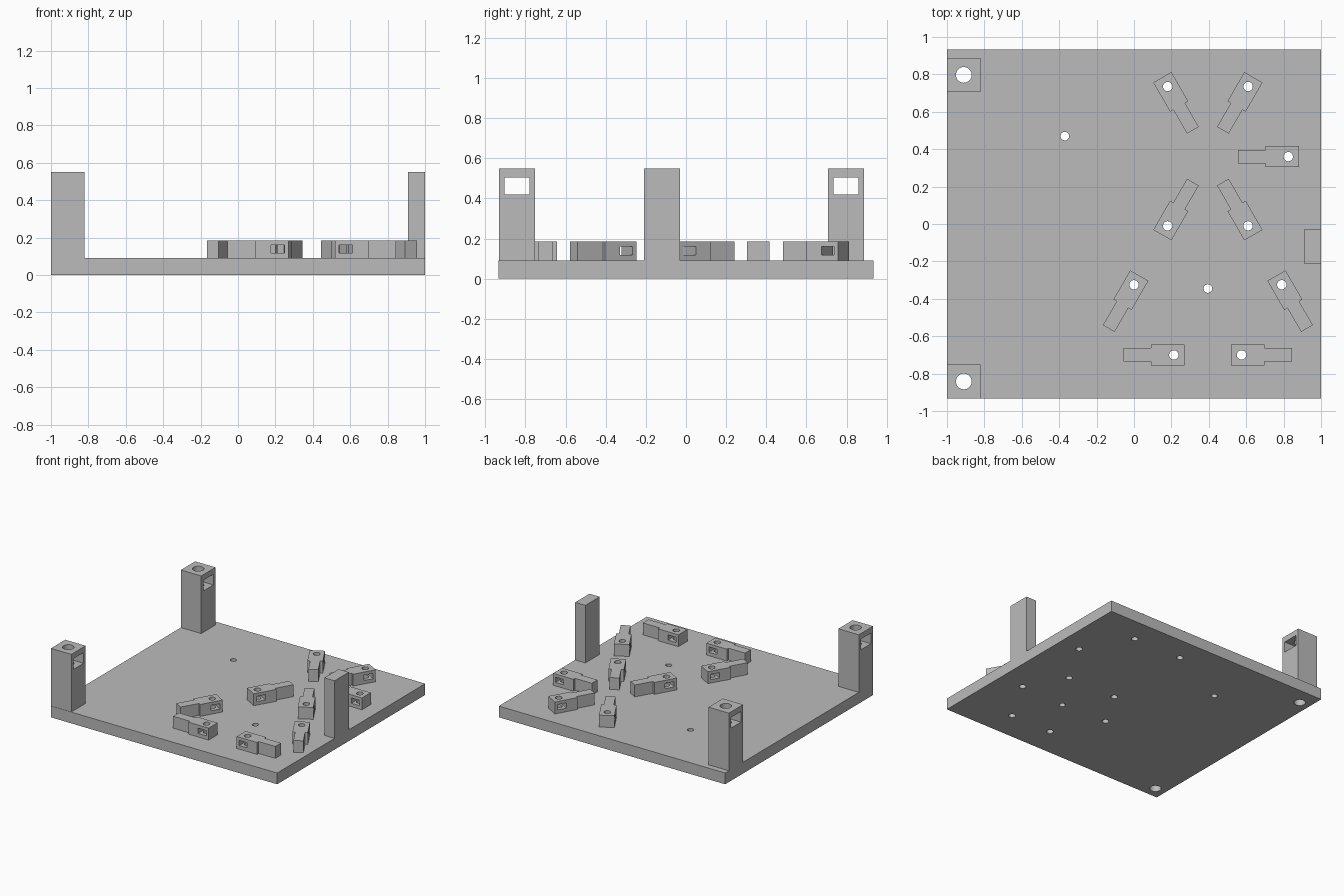
import bpy
import bmesh
from math import radians
from mathutils import Matrix, Vector

if "Cube" in bpy.data.objects:
    bpy.data.objects.remove(bpy.data.objects["Cube"], do_unlink=True)

# Single matte grey for the whole fixture
GREY = (0.5, 0.5, 0.5, 1)
grey = bpy.data.materials.new("plain grey")
grey.use_nodes = True
grey.diffuse_color = GREY
grey.node_tree.nodes["Principled BSDF"].inputs["Base Color"].default_value = GREY

HALF_DEPTH = 0.934
BASE_TOP, CLIP_TOP, POST_TOP = 0.09, 0.185, 0.55
CLIP_HOLE, PLATE_HOLE, POST_HOLE = 0.025, 0.023, 0.042


def make_object(name, bm):
    mesh = bpy.data.meshes.new(name)
    bm.to_mesh(mesh)
    bm.free()
    mesh.materials.append(grey)
    obj = bpy.data.objects.new(name, mesh)
    bpy.context.collection.objects.link(obj)
    return obj


def box(name, x0, x1, y0, y1, z0, z1):
    bm = bmesh.new()
    bmesh.ops.create_cube(bm, size=1)
    bmesh.ops.scale(bm, vec=(x1 - x0, y1 - y0, z1 - z0), verts=bm.verts)
    centre = Vector((x0 + x1, y0 + y1, z0 + z1)) / 2
    bmesh.ops.translate(bm, vec=centre, verts=bm.verts)
    return make_object(name, bm)


def drill(x, y, radius):
    """Vertical round cutter, taller than every part."""
    bm = bmesh.new()
    bmesh.ops.create_cone(bm, cap_ends=True, segments=32, radius1=radius,
                          radius2=radius, depth=2,
                          matrix=Matrix.Translation((x, y, 0)))
    return make_object("cutter", bm)


def prism(name, outline, z0, z1):
    bm = bmesh.new()
    face = bm.faces.new([bm.verts.new((x, y, z0)) for x, y in outline])
    top = bmesh.ops.extrude_face_region(bm, geom=[face])["geom"]
    bmesh.ops.translate(bm, vec=(0, 0, z1 - z0),
                        verts=[v for v in top if isinstance(v, bmesh.types.BMVert)])
    bmesh.ops.recalc_face_normals(bm, faces=bm.faces)
    return make_object(name, bm)


def cut(obj, cutters):
    bpy.ops.object.select_all(action="DESELECT")
    obj.select_set(True)
    bpy.context.view_layer.objects.active = obj
    for cutter in cutters:
        mod = obj.modifiers.new("cut", "BOOLEAN")
        mod.operation = "DIFFERENCE"
        mod.solver = "EXACT"
        mod.object = cutter
        bpy.ops.object.modifier_apply(modifier=mod.name)
        bpy.data.objects.remove(cutter, do_unlink=True)
    bpy.ops.object.shade_smooth_by_angle(angle=radians(30))


# Clip positions: screw hole x, y and the direction the arm points
clips = [
    (0.18, 0.735, -60), (0.61, 0.735, -120), (0.825, 0.36, 180),
    (0.18, -0.01, 60), (0.61, -0.01, 120),
    (0, -0.325, -120), (0.79, -0.325, -60),
    (0.213, -0.7, 180), (0.575, -0.7, 0),
]
plate_holes = [(-0.37, 0.47), (0.395, -0.345)]
corner_posts = {"front_left_corner_post": -0.842, "back_left_corner_post": 0.797}

# Base plate with every through hole
base = box("base_plate", -1, 1, -HALF_DEPTH, HALF_DEPTH, 0, BASE_TOP)
cut(base, [drill(x, y, CLIP_HOLE) for x, y, _ in clips]
    + [drill(x, y, PLATE_HOLE) for x, y in plate_holes]
    + [drill(-0.91, y, POST_HOLE) for y in corner_posts.values()])

# Corner posts with a round bore and a square nut slot near the top
for name, y in corner_posts.items():
    post = box(name, -1, -0.82, y - 0.09, y + 0.09, BASE_TOP, POST_TOP)
    cut(post, [drill(-0.91, y, POST_HOLE),
               box("cutter", -1.1, -0.7, y - 0.063, y + 0.063, 0.42, 0.505)])

# Solid side post
box("side_post", 0.91, 1, -0.21, -0.03, BASE_TOP, POST_TOP)

# Stepped clips: wide drilled body, narrow arm, nut slot through the sides
half = [(-0.057, 0.056), (0.123, 0.056), (0.123, 0.036), (0.27, 0.036)]
outline = [(x, -y) for x, y in half] + half[::-1]
for i, (x, y, angle) in enumerate(clips, 1):
    clip = prism(f"clip_{i}", outline, BASE_TOP, CLIP_TOP)
    cut(clip, [drill(0, 0, CLIP_HOLE),
               box("cutter", -0.036, 0.036, -0.2, 0.2, 0.118, 0.16)])
    clip.location = (x, y, 0)
    clip.rotation_euler.z = radians(angle)
